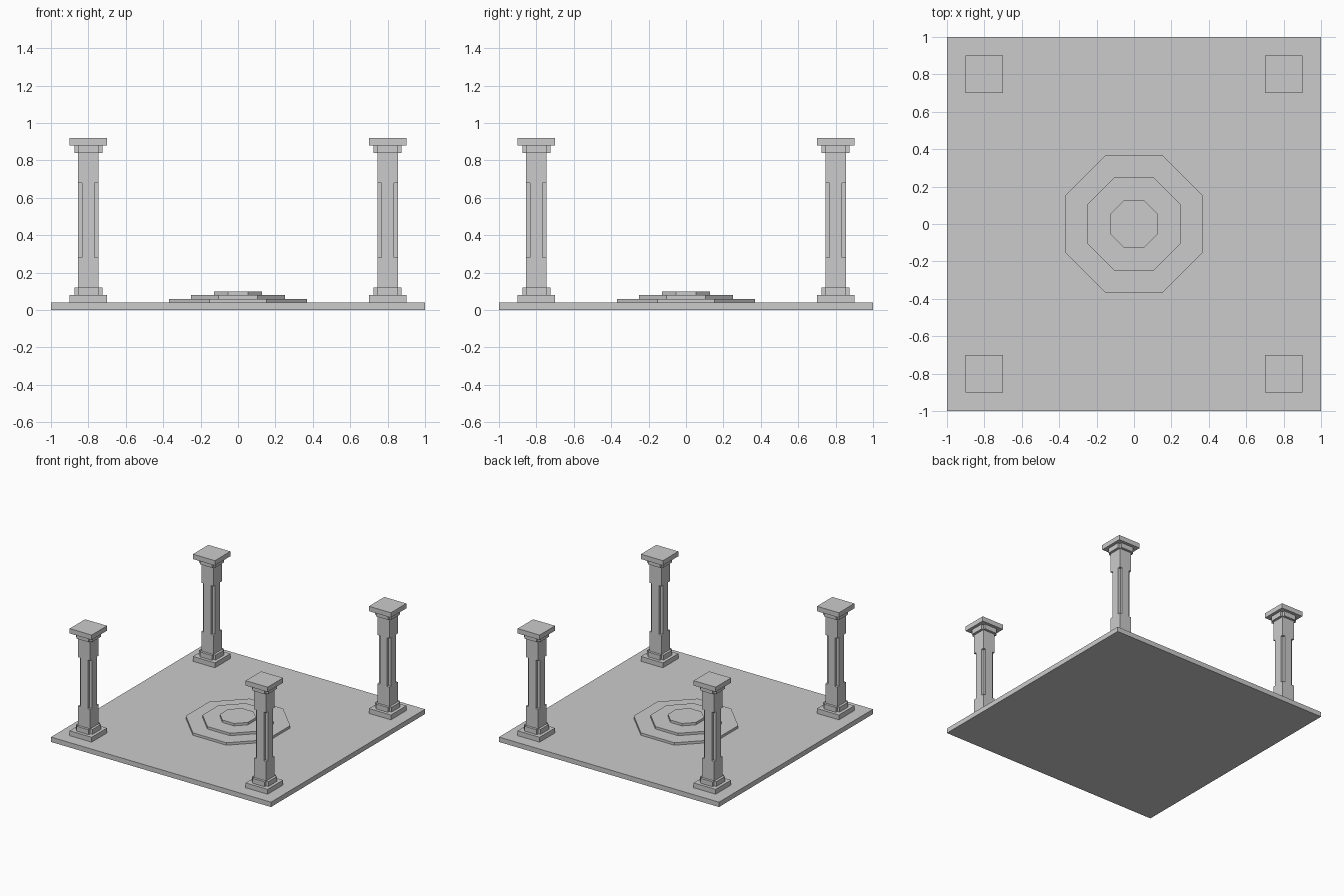
import bpy, bmesh, math

if "Cube" in bpy.data.objects:
    bpy.data.objects.remove(bpy.data.objects["Cube"])


def prism(name, outline, z0, z1):
    """Extrude a closed outline between two heights."""
    bm = bmesh.new()
    face = bm.faces.new([bm.verts.new((x, y, z0)) for x, y in outline])
    top = bmesh.ops.extrude_face_region(bm, geom=[face])
    for v in top["geom"]:
        if isinstance(v, bmesh.types.BMVert):
            v.co.z = z1
    bmesh.ops.recalc_face_normals(bm, faces=bm.faces)
    mesh = bpy.data.meshes.new(name)
    bm.to_mesh(mesh)
    bm.free()
    ob = bpy.data.objects.new(name, mesh)
    bpy.context.collection.objects.link(ob)
    return ob


def square(h, cx=0, cy=0):
    return [(cx - h, cy - h), (cx + h, cy - h), (cx + h, cy + h), (cx - h, cy + h)]


def notched(h, n, cx, cy):
    """Square with a square notch cut from every corner."""
    i = h - n
    pts = [(-i, -h), (i, -h), (i, -i), (h, -i), (h, i), (i, i),
           (i, h), (-i, h), (-i, i), (-h, i), (-h, -i), (-i, -i)]
    return [(cx + x, cy + y) for x, y in pts]


def octagon(apothem):
    r = apothem / math.cos(math.pi / 8)
    return [(r * math.cos(a), r * math.sin(a))
            for a in (math.pi / 8 + k * math.pi / 4 for k in range(8))]


# floor slab
prism("floor", square(1), 0, 0.04)

# octagonal central dais
for k, apothem in enumerate((0.368, 0.25, 0.127)):
    prism(f"dais_step_{k + 1}", octagon(apothem), 0.04 + 0.02 * k, 0.06 + 0.02 * k)

# corner pillars
for sx in (-1, 1):
    for sy in (-1, 1):
        c = (0.8 * sx, 0.8 * sy)
        prism("pillar_plinth", square(0.1, *c), 0.04, 0.08)
        prism("pillar_base", notched(0.075, 0.02, *c), 0.08, 0.12)
        prism("pillar_shaft_lower", square(0.055, *c), 0.12, 0.28)
        prism("pillar_shaft_middle", notched(0.055, 0.022, *c), 0.28, 0.68)
        prism("pillar_shaft_upper", square(0.055, *c), 0.68, 0.84)
        prism("pillar_capital", notched(0.075, 0.02, *c), 0.84, 0.88)
        prism("pillar_cap", square(0.1, *c), 0.88, 0.92)
